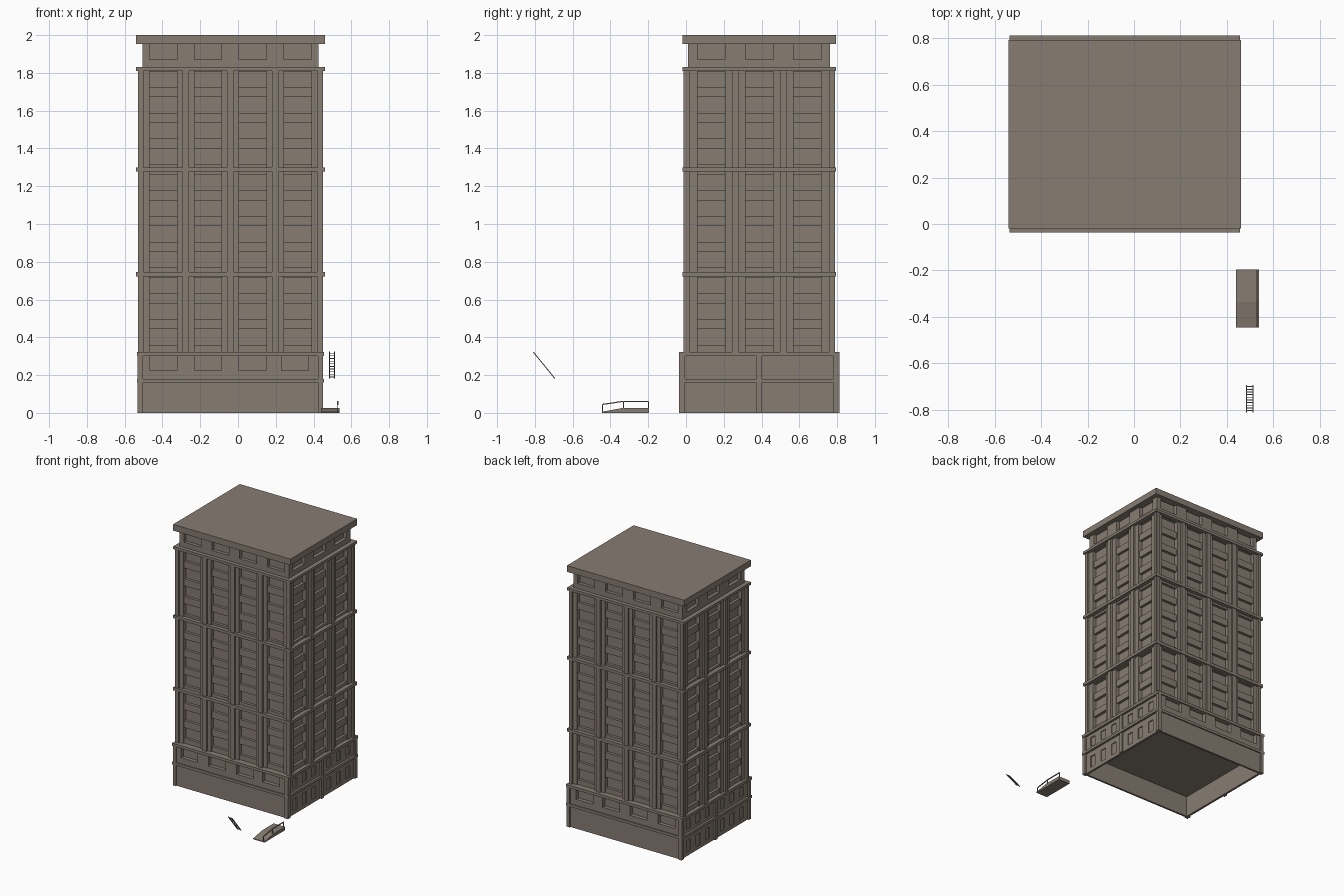
import bpy, bmesh, math
from mathutils import Vector, Matrix

if "Cube" in bpy.data.objects:
    bpy.data.objects.remove(bpy.data.objects["Cube"])

mat = bpy.data.materials.new("warm_grey_stone")
mat.diffuse_color = (0.245, 0.205, 0.17, 1)
mat.use_nodes = True
mat.node_tree.nodes["Principled BSDF"].inputs["Base Color"].default_value = mat.diffuse_color
CX, CY = -0.04, 0.3875


class Part:
    """Collects boxes into one named mesh object."""
    def __init__(self, name):
        self.name, self.bm = name, bmesh.new()

    def box(self, x0, x1, y0, y1, z0, z1):
        m = Matrix.Translation(((x0 + x1) / 2, (y0 + y1) / 2, (z0 + z1) / 2)) @ \
            Matrix.Diagonal((abs(x1 - x0), abs(y1 - y0), abs(z1 - z0), 1))
        bmesh.ops.create_cube(self.bm, size=1, matrix=m)

    def beam(self, a, b, t):
        a, b = Vector(a), Vector(b)
        rot = (b - a).to_track_quat('Z', 'X').to_matrix().to_4x4()
        m = Matrix.Translation((a + b) / 2) @ rot @ Matrix.Diagonal((t, t, (b - a).length, 1))
        bmesh.ops.create_cube(self.bm, size=1, matrix=m)

    def wall(self, side, u0, u1, z0, z1, d0, d1):
        """Box on a tower side; u runs along the wall, d is outward from the centre."""
        if side in "FB":
            s = -1 if side == "F" else 1
            self.box(CX + u0, CX + u1, CY + s * d0, CY + s * d1, z0, z1)
        else:
            s = 1 if side == "R" else -1
            self.box(CX + s * d0, CX + s * d1, CY + u0, CY + u1, z0, z1)

    def around(self, hx, hy, z0, z1):
        self.box(CX - hx, CX + hx, CY - hy, CY + hy, z0, z1)

    def done(self):
        me = bpy.data.meshes.new(self.name)
        self.bm.to_mesh(me)
        self.bm.free()
        me.materials.append(mat)
        bpy.context.collection.objects.link(bpy.data.objects.new(self.name, me))


def windowed(part, side, half, z0, z1, wz0, wz1, centres, hw, d0, d1):
    """Wall skin with a row of openings."""
    edges = [-half] + [e for c in centres for e in (c - hw, c + hw)] + [half]
    for a, b in zip(edges[::2], edges[1::2]):
        part.wall(side, a, b, z0, z1, d0, d1)
    for c in centres:
        if wz0 > z0:
            part.wall(side, c - hw, c + hw, z0, wz0, d0, d1)
        if z1 > wz1:
            part.wall(side, c - hw, c + hw, wz1, z1, d0, d1)


# side: (half width, outer distance, bay centres, pier centres)
SIDES = {}
for s in "FB":
    SIDES[s] = (0.49, 0.40, [-0.356, -0.1185, 0.1185, 0.356], [-0.237, 0, 0.237])
for s in "LR":
    SIDES[s] = (0.40, 0.49, [-0.254, 0, 0.254], [-0.127, 0.127])
WZ = [0.36 + 0.1365 * k for k in range(11)]   # window sills
WH = 0.083
HW = 0.072

# tower: window panes, bay walls, spandrels, piers
core = Part("window_panes")
core.around(0.445, 0.355, 0.31, 1.82)
core.around(0.44, 0.35, 1.82, 1.96)
core.done()
bays, spans, piers = Part("bay_walls"), Part("spandrels"), Part("piers")
for s, (half, out, cs, ps) in SIDES.items():
    h = half - 0.015
    windowed(bays, s, h, 0.32, 1.815, 0.32, 1.815, cs, HW, out - 0.05, out - 0.015)
    tops = [0.32] + [z + WH for z in WZ]
    for c in cs:
        for a, b in zip(tops, WZ + [1.815]):
            spans.wall(s, c - HW, c + HW, a, b, out - 0.05, out - 0.024)
    for p in ps:
        piers.wall(s, p - 0.017, p + 0.017, 0.32, 1.815, out - 0.02, out)
    for e in (-1, 1):
        a, b = sorted((e * (half - 0.03), e * (half - 0.004)))
        piers.wall(s, a, b, 0.32, 1.815, out - 0.03, out)
for p in (bays, spans, piers):
    p.done()

# string courses between the tower sections
bands = Part("string_courses")
for a, b in ((0.722, 0.745), (1.278, 1.30), (1.81, 1.83)):
    bands.around(0.50, 0.406, a, b)
bands.done()

# recessed top storey and roof
top = Part("top_storey")
for s, (half, out, cs, ps) in SIDES.items():
    windowed(top, s, half - 0.025, 1.825, 1.955, 1.87, 1.955, cs, HW, out - 0.05, out - 0.024)
top.done()
roof = Part("roof_slab")
roof.around(0.50, 0.406, 1.952, 2.0)
roof.done()

# base: hollow ground floor with a ceiling, windowed floor above
base, bpier = Part("base_walls"), Part("base_piers")
base.around(0.465, 0.385, 0.175, 0.305)
for s in "FB":
    base.wall(s, -0.48, 0.48, 0, 0.165, 0.40, 0.415)
    windowed(base, s, 0.48, 0.175, 0.305, 0.225, 0.305,
             [-0.356, -0.1185, 0.1185, 0.342], HW, 0.38, 0.415)
    for e in (-1, 1):
        a, b = sorted((e * 0.463, e * 0.488))
        bpier.wall(s, a, b, 0, 0.305, 0.395, 0.424)
side_c = [e * 0.207 + k * 0.115 for e in (-1, 1) for k in (-1, 0, 1)]
for s in "LR":
    base.wall(s, -0.41, 0.41, 0, 0.165, 0.462, 0.472)
    windowed(base, s, 0.41, 0, 0.165, 0.03, 0.12, side_c, 0.025, 0.47, 0.479)
    base.wall(s, -0.41, 0.41, 0.175, 0.305, 0.462, 0.472)
    windowed(base, s, 0.41, 0.175, 0.305, 0.205, 0.275, side_c, 0.025, 0.47, 0.479)
    for c in (-0.408, 0, 0.408):
        bpier.wall(s, c - 0.014, c + 0.014, 0, 0.305, 0.465, 0.491)
base.done()
bpier.done()
corn = Part("base_cornices")
corn.around(0.496, 0.424, 0.16, 0.18)
corn.around(0.496, 0.424, 0.302, 0.323)
corn.done()

# entrance ramp, extruded from its side profile
ramp = Part("ramp")
prof = [(-0.445, 0), (-0.195, 0), (-0.195, 0.026), (-0.335, 0.026), (-0.445, 0.006)]
lo = [ramp.bm.verts.new((0.44, y, z)) for y, z in prof]
f = ramp.bm.faces.new(lo)
ext = bmesh.ops.extrude_face_region(ramp.bm, geom=[f])["geom"]
bmesh.ops.translate(ramp.bm, vec=(0.098, 0, 0),
                    verts=[v for v in ext if isinstance(v, bmesh.types.BMVert)])
bmesh.ops.recalc_face_normals(ramp.bm, faces=ramp.bm.faces)
ramp.done()

# ramp handrail
rail = Part("handrail")
X = 0.528
pts = [(X, -0.442, 0.045), (X, -0.332, 0.061), (X, -0.198, 0.061)]
for a, b in zip(pts, pts[1:]):
    rail.beam(a, b, 0.006)
for x, y, z in pts:
    rail.beam((x, y, 0.004), (x, y, z), 0.005)
rail.done()

# slanted ladder
lad = Part("ladder")
A, B = Vector((0, -0.695, 0.183)), Vector((0, -0.809, 0.323))
for x in (0.484, 0.512):
    o = Vector((x, 0, 0))
    lad.beam(A + o, B + o, 0.005)
for k in range(10):
    p = A.lerp(B, (k + 0.5) / 10)
    lad.beam(p + Vector((0.482, 0, 0)), p + Vector((0.514, 0, 0)), 0.004)
lad.done()
